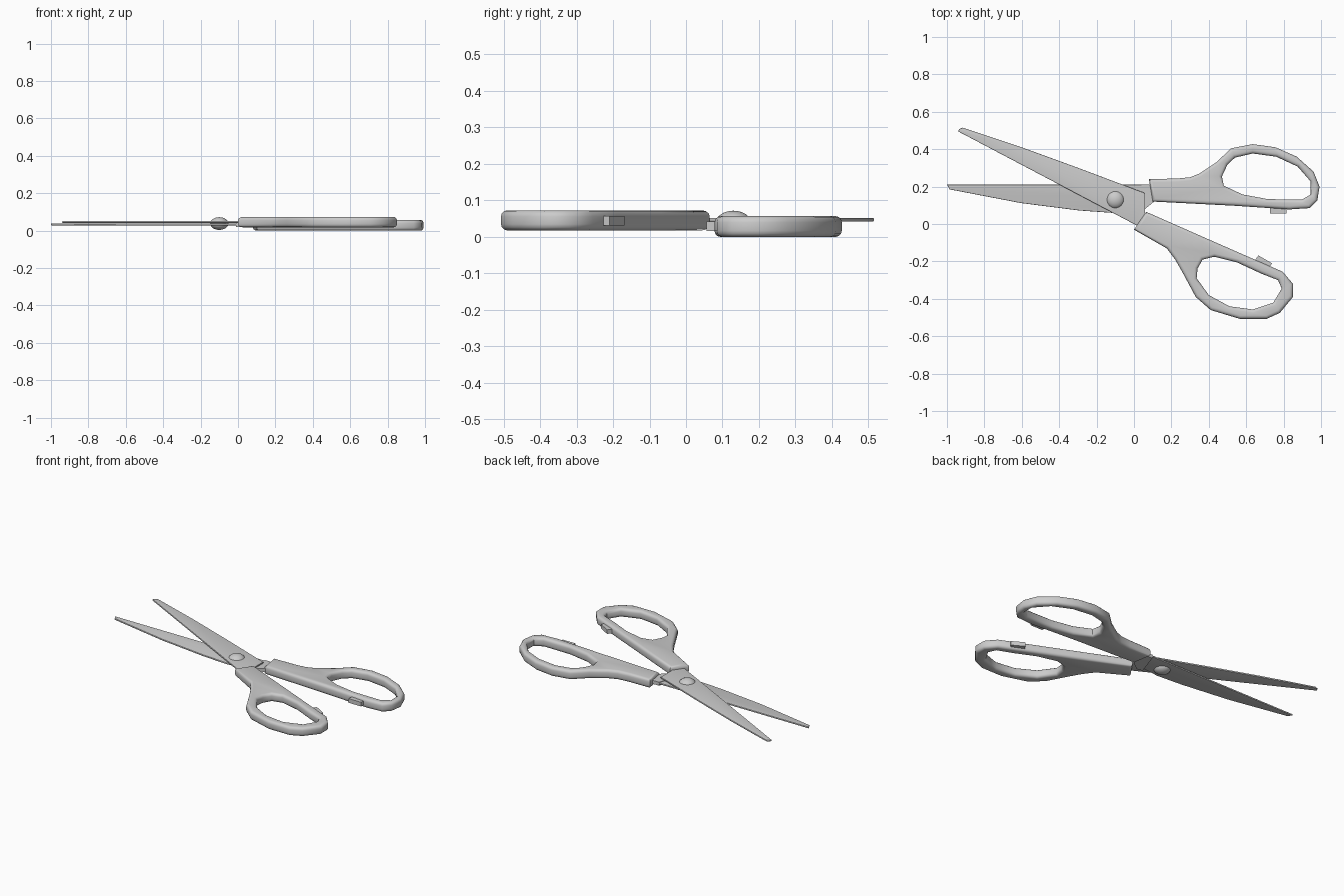
import bpy, bmesh, math

if "Cube" in bpy.data.objects:
    bpy.data.objects.remove(bpy.data.objects["Cube"])


def plate(name, outline, z0, z1, hole=None, bevel=0.0):
    """Flat part from a 2D outline, optional hole, rounded rim."""
    cu = bpy.data.curves.new(name, 'CURVE')
    cu.dimensions = '2D'
    cu.fill_mode = 'BOTH'
    cu.extrude = (z1 - z0) / 2 - bevel
    cu.bevel_depth = bevel
    cu.offset = -bevel
    cu.bevel_resolution = 2
    for pts in [outline] + ([hole] if hole else []):
        sp = cu.splines.new('POLY')
        sp.points.add(len(pts) - 1)
        for p, (x, y) in zip(sp.points, pts):
            p.co = (x, y, 0, 1)
        sp.use_cyclic_u = True
    tmp = bpy.data.objects.new(name + "_curve", cu)
    bpy.context.collection.objects.link(tmp)
    dg = bpy.context.evaluated_depsgraph_get()
    me = bpy.data.meshes.new_from_object(tmp.evaluated_get(dg))
    bpy.data.objects.remove(tmp)
    bm = bmesh.new()
    bm.from_mesh(me)
    bmesh.ops.remove_doubles(bm, verts=bm.verts, dist=1e-5)
    bmesh.ops.translate(bm, verts=bm.verts, vec=(0, 0, (z0 + z1) / 2))
    bmesh.ops.recalc_face_normals(bm, faces=bm.faces)
    bm.to_mesh(me)
    bm.free()
    return finish(name, me)


def finish(name, me):
    me.name = name
    ob = bpy.data.objects.new(name, me)
    bpy.context.collection.objects.link(ob)
    bpy.ops.object.select_all(action='DESELECT')
    ob.select_set(True)
    bpy.context.view_layer.objects.active = ob
    bpy.ops.object.shade_smooth_by_angle(angle=math.radians(48))
    return ob


# Blades
plate("upper_blade", [(-.94, .495), (-.935, .508), (-.915, .515), (-.6, .41),
                      (-.29, .297), (.06, .165), (.06, .06), (.12, .0),
                      (.06, -.03), (0, 0)], .042, .052, bevel=.003)
plate("lower_blade", [(-1, .21), (-.985, .185), (-.605, .112), (-.29, .072),
                      (-.12, .06), (.03, .075), (.09, .13), (.13, .21)],
      .028, .038, bevel=.003)
plate("lower_tang", [(-.01, .065), (.03, .058), (.065, .085), (.12, .13),
                     (.12, .21), (.04, .21)], .019, .041)

# Handles
plate("thumb_handle",
      [(.08, .24), (.23, .243), (.30, .25), (.35, .27), (.44, .33), (.52, .405),
       (.635, .427), (.757, .41), (.87, .36), (.96, .28), (.992, .2),
       (.98, .125), (.94, .085), (.83, .078), (.53, .098), (.10, .12)],
      0, .057,
      hole=[(.635, .377), (.76, .36), (.875, .307), (.945, .227), (.945, .158),
            (.897, .13), (.715, .133), (.58, .158), (.48, .205), (.47, .254),
            (.50, .318), (.54, .355)], bevel=.017)
plate("finger_handle",
      [(.065, .065), (.36, -.065), (.645, -.19), (.795, -.255), (.85, -.32),
       (.85, -.39), (.78, -.475), (.71, -.507), (.565, -.507), (.41, -.46),
       (.33, -.39), (.26, -.26), (.22, -.19), (.175, -.13), (0, -.03)],
      .018, .073,
      hole=[(.367, -.19), (.43, -.175), (.55, -.205), (.68, -.265), (.77, -.30),
            (.79, -.345), (.745, -.42), (.635, -.457), (.51, -.44),
            (.40, -.38), (.335, -.29), (.34, -.238)], bevel=.017)

# Stop tabs
plate("thumb_stop", [(.728, .056), (.815, .056), (.815, .1), (.728, .1)],
      .016, .042)
plate("finger_stop", [(.665, -.168), (.738, -.21), (.715, -.245), (.635, -.21)],
      .032, .058)

# Domed pivot rivet
bm = bmesh.new()
bmesh.ops.create_uvsphere(bm, u_segments=24, v_segments=12, radius=1)
bmesh.ops.scale(bm, verts=bm.verts, vec=(.049, .049, .034))
bmesh.ops.translate(bm, verts=bm.verts, vec=(-.10, .13, .038))
me = bpy.data.meshes.new("pivot_rivet")
bm.to_mesh(me)
bm.free()
finish("pivot_rivet", me)
